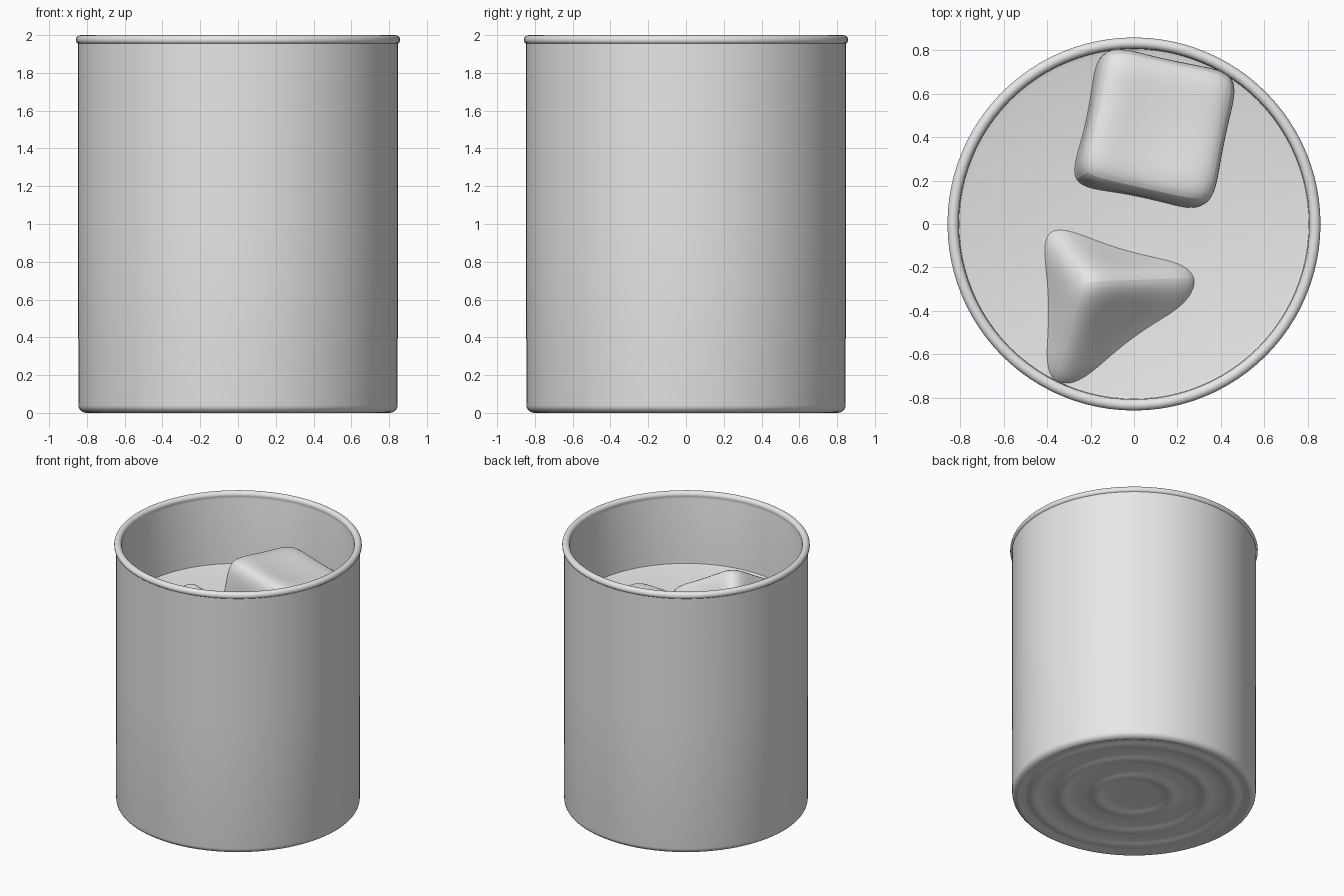
import bpy, bmesh, math, random
from mathutils import Vector, Matrix

if "Cube" in bpy.data.objects:
    bpy.data.objects.remove(bpy.data.objects["Cube"])

random.seed(4)


def material(name, rgb):
    m = bpy.data.materials.new(name)
    m.diffuse_color = (*rgb, 1)
    m.use_nodes = True
    m.node_tree.nodes["Principled BSDF"].inputs["Base Color"].default_value = m.diffuse_color
    return m


GREY = material("pale_grey", (0.8, 0.8, 0.8))


def add_object(name, bm, mat):
    bmesh.ops.recalc_face_normals(bm, faces=bm.faces)
    me = bpy.data.meshes.new(name)
    bm.to_mesh(me)
    bm.free()
    me.materials.append(mat)
    ob = bpy.data.objects.new(name, me)
    bpy.context.collection.objects.link(ob)
    bpy.context.view_layer.objects.active = ob
    ob.select_set(True)
    bpy.ops.object.shade_smooth_by_angle(angle=math.radians(40))
    ob.select_set(False)
    return ob


def lathe(name, profile, mat, segs=96):
    bm = bmesh.new()
    verts = [bm.verts.new((r, 0, z)) for r, z in profile]
    edges = [bm.edges.new(p) for p in zip(verts, verts[1:])]
    bmesh.ops.spin(bm, geom=verts + edges, axis=(0, 0, 1), cent=(0, 0, 0),
                   angle=math.tau, steps=segs)
    bmesh.ops.remove_doubles(bm, verts=bm.verts, dist=1e-5)
    return add_object(name, bm, mat)


def ice(name, centre, u, v, half):
    """Rounded, slightly dented cube whose axes follow u and v."""
    u = Vector(u).normalized()
    v = Vector(v)
    v = (v - u * v.dot(u)).normalized()
    w = u.cross(v)
    bm = bmesh.new()
    bmesh.ops.create_cube(bm, size=2)
    bmesh.ops.subdivide_edges(bm, edges=bm.edges[:], cuts=2, use_grid_fill=True)
    for p in bm.verts:
        outer = [abs(c) > 0.99 for c in p.co]
        if sum(outer) == 1:                      # dent the face middles
            i = outer.index(True)
            p.co[i] *= 0.92
        p.co += Vector([random.uniform(-0.02, 0.02) for _ in range(3)])
    frame = Matrix((u, v, w)).transposed()
    for p in bm.verts:
        p.co = Vector(centre) + frame @ (p.co * half)
    ob = add_object(name, bm, GREY)
    sub = ob.modifiers.new("round", 'SUBSURF')
    sub.levels = sub.render_levels = 3


# Glass: ringed underside, outer wall, rolled rim, inner wall and floor
def underside(r):
    return 0.02 - sum(0.016 * math.exp(-((r - c) / 0.045) ** 2)
                      for c in (0.26, 0.5, 0.7))


profile = [(i * 0.02, underside(i * 0.02)) for i in range(39)]
profile += [(0.80 + 0.045 * math.sin(a), 0.04 - 0.04 * math.cos(a))
            for a in (math.radians(d) for d in range(0, 91, 15))]
profile += [(0.847, 1.0), (0.847, 1.955)]
profile += [(0.833 + 0.026 * math.cos(a), 1.974 + 0.026 * math.sin(a))
            for a in (math.radians(d) for d in range(-30, 211, 20))]
profile += [(0.808, 1.95), (0.808, 1.0), (0.808, 0.14), (0.79, 0.11), (0.75, 0.10), (0, 0.10)]
lathe("glass", profile, GREY)

# Drink filling the glass
lathe("drink", [(0, 0.104), (0.74, 0.104), (0.785, 0.12), (0.806, 0.16),
                (0.806, 1.455), (0.79, 1.45), (0, 1.45)], GREY)

# Ice cube floating nearly flat
ice("ice_cube_back", (0.075, 0.425, 1.35), (0.57, -0.13, -0.07), (0.13, 0.56, -0.07), 0.335)

# Ice cube floating with one corner up
u = Vector((0.50, 0.01, -0.27)).normalized()
v = Vector((-0.09, -0.42, -0.27))
v = (v - u * v.dot(u)).normalized()
w = u.cross(v)
if w.z > 0:
    w = -w
apex = Vector((-0.22, -0.26, 1.755))
ice("ice_cube_front", apex + (u + v + w) * 0.3, u, v, 0.335)
